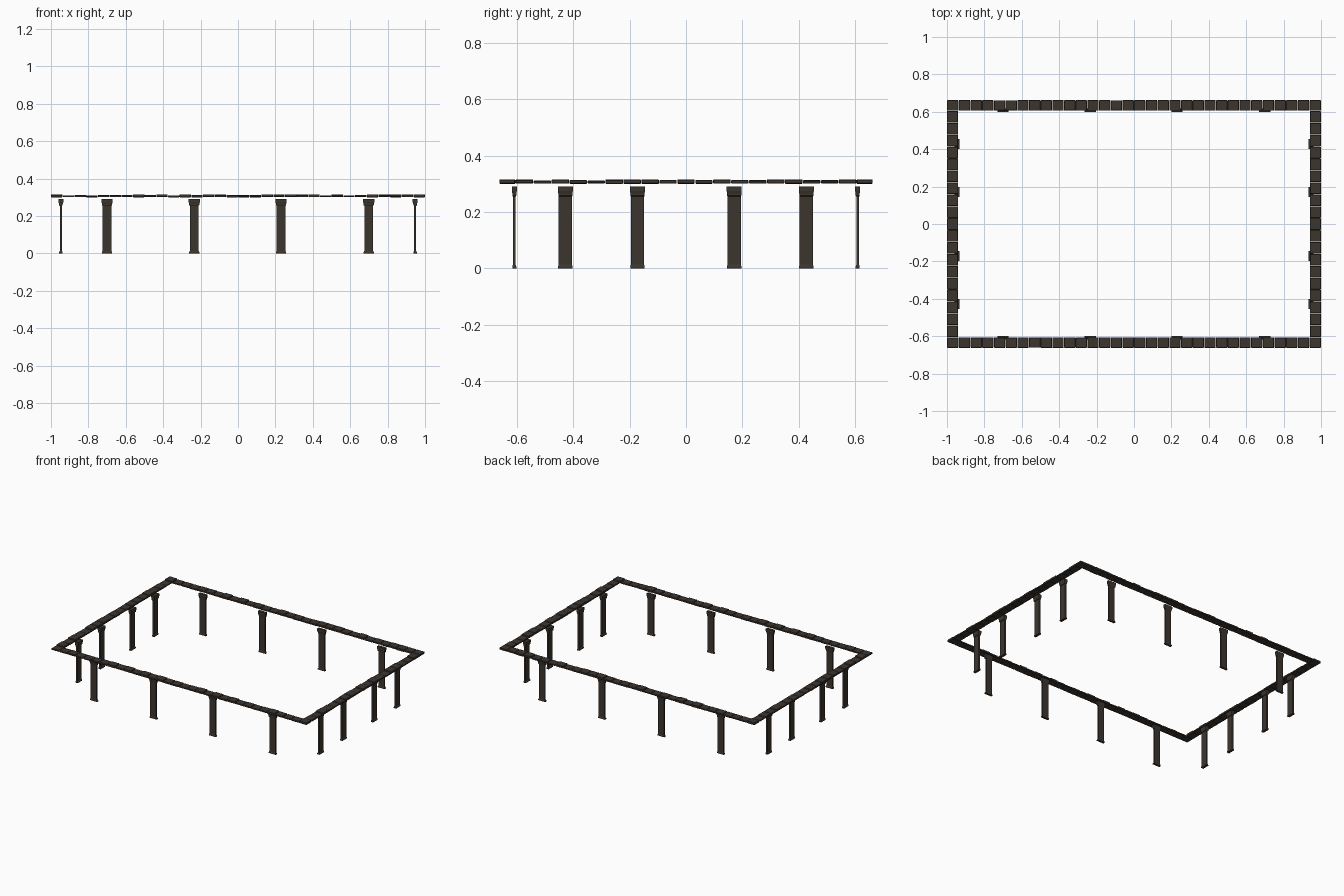
import bpy
import bmesh
import random
from mathutils import Vector

random.seed(4)
cube = bpy.data.objects.get("Cube")
if cube:
    bpy.data.objects.remove(cube, do_unlink=True)


def make_material(name, colour):
    mat = bpy.data.materials.new(name)
    mat.use_nodes = True
    mat.diffuse_color = colour
    bsdf = next(n for n in mat.node_tree.nodes if n.type == 'BSDF_PRINCIPLED')
    bsdf.inputs["Base Color"].default_value = colour
    bsdf.inputs["Roughness"].default_value = 0.9
    return mat


stone = make_material("dark_brown_stone", (0.046, 0.036, 0.028, 1))


def finish(name, bm):
    bmesh.ops.recalc_face_normals(bm, faces=bm.faces)
    mesh = bpy.data.meshes.new(name)
    bm.to_mesh(mesh)
    bm.free()
    mesh.materials.append(stone)
    obj = bpy.data.objects.new(name, mesh)
    bpy.context.collection.objects.link(obj)
    return obj


def add_block(bm, centre, size):
    verts = bmesh.ops.create_cube(bm, size=1)["verts"]
    for v in verts:
        v.co = Vector(centre) + Vector([a * b for a, b in zip(v.co, size)])


# Coping: slightly uneven stone blocks around a rectangle
def coping_row(name, along_x, fixed, depth, half_length, count):
    bm = bmesh.new()
    pitch = 2 * half_length / count
    for i in range(count):
        along = -half_length + (i + 0.5) * pitch
        bottom = 0.3 + random.uniform(0, 0.002)
        top = random.choice((0.311, 0.313, 0.316))
        length = pitch - 0.002
        wide = depth - random.uniform(0, 0.002)
        z, height = (bottom + top) / 2, top - bottom
        if along_x:
            add_block(bm, (along, fixed, z), (length, wide, height))
        else:
            add_block(bm, (fixed, along, z), (wide, length, height))
    obj = finish(name, bm)
    bevel = obj.modifiers.new("worn_edges", 'BEVEL')
    bevel.width = 0.002
    bevel.segments = 1


for label, sign in (("front", -1), ("back", 1)):
    coping_row(label + "_coping", True, sign * 0.634, 0.057, 1.0, 32)
for label, sign in (("right", -1), ("left", 1)):
    coping_row(label + "_coping", False, sign * 0.97, 0.06, 0.605, 19)


# Pilasters: flat shafts with a flared foot and a stepped capital
def pilaster(name, x, y, shaft, foot, neck, cap, turned):
    levels = [(0, foot), (0.007, foot), (0.013, shaft), (0.255, shaft),
              (0.258, neck), (0.265, neck), (0.274, cap), (0.29, cap)]
    bm = bmesh.new()
    rings = []
    for z, (wide, deep) in levels:
        hx, hy = (deep, wide) if turned else (wide, deep)
        corners = ((-1, -1), (1, -1), (1, 1), (-1, 1))
        rings.append([bm.verts.new((x + a * hx, y + b * hy, z)) for a, b in corners])
    for low, high in zip(rings, rings[1:]):
        for i in range(4):
            j = (i + 1) % 4
            bm.faces.new((low[i], low[j], high[j], high[i]))
    bm.faces.new(rings[0])
    bm.faces.new(rings[-1])
    finish(name, bm)


for label, sign in (("front", -1), ("back", 1)):
    for i, x in enumerate((-0.7, -0.234, 0.23, 0.699)):
        pilaster(f"{label}_pilaster_{i + 1}", x, sign * 0.609, (0.0235, 0.005),
                 (0.0275, 0.007), (0.027, 0.007), (0.03, 0.009), False)
for label, sign in (("right", -1), ("left", 1)):
    for i, y in enumerate((-0.428, -0.172, 0.171, 0.427)):
        pilaster(f"{label}_pilaster_{i + 1}", sign * 0.947, y, (0.0235, 0.006),
                 (0.0255, 0.009), (0.025, 0.01), (0.0265, 0.013), True)
